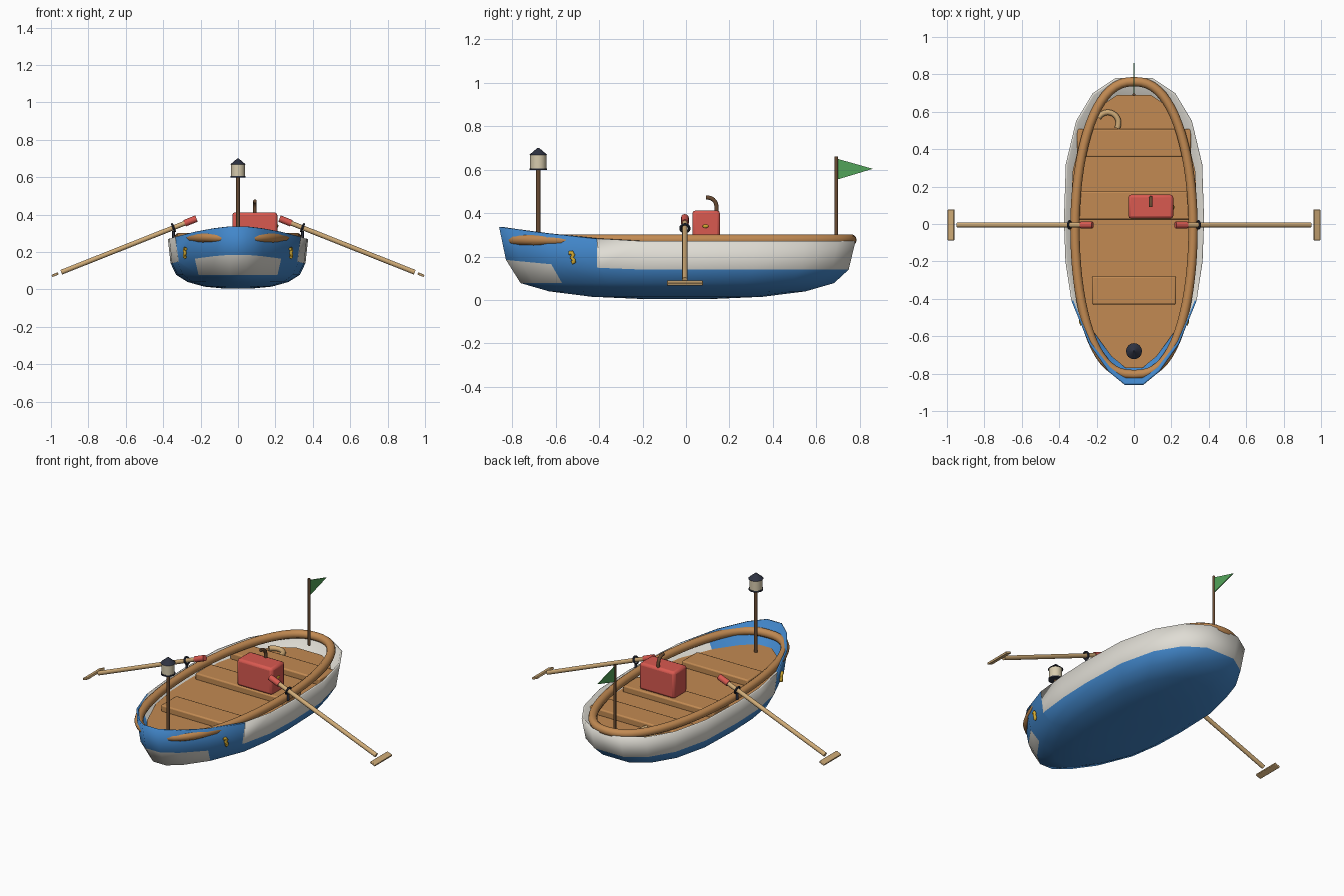
import bpy, bmesh, math
from mathutils import Vector

if "Cube" in bpy.data.objects:
    bpy.data.objects.remove(bpy.data.objects["Cube"])

COLOURS = {
    "blue": (0.054, 0.24, 0.59), "white": (0.74, 0.72, 0.66), "wood": (0.54, 0.255, 0.085),
    "tan": (0.63, 0.41, 0.185), "red": (0.69, 0.10, 0.08), "dark_brown": (0.14, 0.07, 0.032),
    "navy": (0.027, 0.032, 0.053), "cream": (0.68, 0.60, 0.42), "green": (0.085, 0.37, 0.10),
    "gold": (0.65, 0.40, 0.03)}
MAT = {}
for name, c in COLOURS.items():
    MAT[name] = bpy.data.materials.new(name)
    MAT[name].diffuse_color = (*c, 1)


def finish(ob, name, *mats, smooth=40):
    ob.name = name
    for m in mats:
        ob.data.materials.append(MAT[m])
    if smooth and ob.type == 'MESH':
        bpy.ops.object.select_all(action='DESELECT')
        ob.select_set(True)
        bpy.context.view_layer.objects.active = ob
        bpy.ops.object.shade_smooth_by_angle(angle=math.radians(smooth))
    return ob


def from_bm(bm, name, *mats, smooth=40):
    bmesh.ops.recalc_face_normals(bm, faces=bm.faces)
    me = bpy.data.meshes.new(name)
    bm.to_mesh(me)
    bm.free()
    ob = bpy.data.objects.new(name, me)
    bpy.context.collection.objects.link(ob)
    return finish(ob, name, *mats, smooth=smooth)


def box(name, mat, loc, size, bevel=0.005, rot=(0, 0, 0)):
    bpy.ops.mesh.primitive_cube_add(size=1, location=loc, rotation=rot)
    ob = bpy.context.object
    ob.scale = size
    bpy.ops.object.transform_apply(location=False, rotation=False, scale=True)
    mod = ob.modifiers.new("bevel", 'BEVEL')
    mod.width, mod.segments = bevel, 2
    return finish(ob, name, mat)


def rod(name, mat, a, b, r1, r2=None, sides=12):
    a, b = Vector(a), Vector(b)
    bpy.ops.mesh.primitive_cone_add(vertices=sides, radius1=r1, radius2=r1 if r2 is None else r2,
                                    depth=(b - a).length, location=(a + b) / 2)
    ob = bpy.context.object
    ob.rotation_euler = (b - a).to_track_quat('Z', 'Y').to_euler()
    return finish(ob, name, mat)


def tube(name, mat, points, radius, closed=False):
    cu = bpy.data.curves.new(name, 'CURVE')
    cu.dimensions, cu.bevel_depth, cu.bevel_resolution = '3D', radius, 3
    cu.use_fill_caps = True
    sp = cu.splines.new('POLY')
    sp.points.add(len(points) - 1)
    for p, co in zip(sp.points, points):
        p.co = (*co, 1)
    sp.use_cyclic_u, sp.use_smooth = closed, True
    ob = bpy.data.objects.new(name, cu)
    bpy.context.collection.objects.link(ob)
    return finish(ob, name, mat)


def ball(name, mat, loc, size, rot=(0, 0, 0), segments=12):
    bpy.ops.mesh.primitive_uv_sphere_add(segments=segments, ring_count=8, location=loc, rotation=rot)
    bpy.context.object.scale = size
    return finish(bpy.context.object, name, mat)


# Hull outline seen from above: half of it, bow to stern
MID = -0.04
HALF = [(0.05, -0.86), (0.135, -0.79), (0.24, -0.643), (0.335, -0.41), (0.367, -0.2), (0.375, 0.02),
        (0.365, 0.32), (0.31, 0.55), (0.22, 0.70), (0.10, 0.78)]
OUTLINE = HALF + [(-x, y) for x, y in reversed(HALF)]


def ring(bm, sx, sy, z, lift):
    verts = []
    for x, y in OUTLINE:
        t = max(0, (-0.2 - y) / 0.66)
        verts.append(bm.verts.new((x * sx, MID + (y - MID) * sy, z + lift * t ** 1.5)))
    return verts


def cut_bow(bm, faces, y):
    """Split the white faces at y and paint everything forward of it blue."""
    geom = faces + list({e for f in faces for e in f.edges}) + list({v for f in faces for v in f.verts})
    out = bmesh.ops.bisect_plane(bm, geom=geom, plane_co=(0, y, 0), plane_no=(0, 1, 0))
    for f in out["geom"]:
        if isinstance(f, bmesh.types.BMFace) and f.calc_center_median().y < y:
            f.material_index = 0


# Hull: keel rings up to the rim, then down the inside to the floor
bm = bmesh.new()
LEVELS = [(0.2, 0.2, 0.005, 0), (0.48, 0.48, 0.015, 0), (0.72, 0.72, 0.04, 0), (0.88, 0.88, 0.078, 0),
          (0.962, 0.962, 0.14, 0.045), (1, 1, 0.27, 0.065), (0.975, 0.985, 0.272, 0.065), (0.9, 0.89, 0.2, 0)]
rings = [ring(bm, *lv) for lv in LEVELS]
n = len(OUTLINE)
for i in range(len(rings) - 1):
    for j in range(n):
        k = (j + 1) % n
        f = bm.faces.new((rings[i][j], rings[i][k], rings[i + 1][k], rings[i + 1][j]))
        ymax = max(OUTLINE[j][1], OUTLINE[k][1])
        # 1 outer band, 2 low bow patch, 3 inner wall
        f.material_index = 3 if i >= 6 else 1 if i >= 4 else (2 if i == 3 and ymax < -0.6 else 0)
bm.faces.new(rings[0])
bm.faces.new(rings[-1]).material_index = 2
cut_bow(bm, [f for f in bm.faces if f.material_index == 1], -0.41)
cut_bow(bm, [f for f in bm.faces if f.material_index == 3], -0.57)
for f in bm.faces:
    f.material_index = min(f.material_index, 1)
from_bm(bm, "hull", "blue", "white", smooth=179)

# Floor
bm = bmesh.new()
low, top = ring(bm, 0.9, 0.89, 0.198, 0), ring(bm, 0.9, 0.89, 0.214, 0)
for j in range(n):
    k = (j + 1) % n
    bm.faces.new((low[j], low[k], top[k], top[j]))
bm.faces.new(low)
bm.faces.new(top)
from_bm(bm, "floor", "wood")

# Gunwale rail
rail = []
for i in range(72):
    a = 2 * math.pi * i / 72
    c, s = math.cos(a), math.sin(a)
    rail.append((math.copysign(abs(c) ** (0.78 if s < 0 else 0.85), c) * 0.316, -0.022 + 0.783 * s, 0.277))
tube("gunwale_rail", "wood", rail, 0.025, closed=True)

# Benches
for name, y, half in (("front_bench", -0.355, 0.225), ("middle_bench", 0.10, 0.31), ("rear_bench", 0.432, 0.305)):
    box(name, "wood", (0, y, 0.23), (half * 2, 0.15, 0.044), 0.008)

# Engine with exhaust and side cap
box("engine", "red", (0.09, 0.093, 0.33), (0.24, 0.128, 0.165), 0.015)
arc = [(0.09, 0.098 + 0.042 * math.cos(a), 0.432 + 0.04 * math.sin(a))
       for a in [math.pi / 2 * i / 6 * 1.1 for i in range(7)]]
tube("exhaust", "dark_brown", [(0.09, 0.14, 0.405)] + arc, 0.010)
ball("engine_cap", "gold", (0.211, 0.09, 0.34), (0.005, 0.014, 0.008))

# Rope coil, an open hoop beside the rear bench
hoop = [math.radians(150 - 15 * i) for i in range(13)]
tube("rope_coil", "tan", [(-0.14 + 0.057 * math.cos(a), 0.54 + 0.057 * math.sin(a), 0.226) for a in hoop], 0.015)

# Lantern on its post
rod("lantern_post", "dark_brown", (0, -0.68, 0.21), (0, -0.68, 0.6), 0.01)
rod("lantern_base", "navy", (0, -0.68, 0.598), (0, -0.68, 0.606), 0.041, sides=16)
rod("lantern_body", "cream", (0, -0.68, 0.606), (0, -0.68, 0.672), 0.037, sides=16)
rod("lantern_roof", "navy", (0, -0.68, 0.667), (0, -0.68, 0.70), 0.043, 0.004, sides=16)

# Flag on its pole
rod("flag_pole", "dark_brown", (0, 0.692, 0.25), (0, 0.692, 0.66), 0.008)
bm = bmesh.new()
tri = [[bm.verts.new((x, y, z)) for y, z in ((0.697, 0.65), (0.697, 0.555), (0.86, 0.604))]
       for x in (-0.002, 0.002)]
bm.faces.new(tri[0])
bm.faces.new(tri[1])
for i in range(3):
    j = (i + 1) % 3
    bm.faces.new((tri[0][i], tri[0][j], tri[1][j], tri[1][i]))
from_bm(bm, "flag", "green", smooth=0)


def oar_point(s, x):
    return (s * x, -0.005, 0.09 + (0.95 - x) * 0.397)


# Oars, oarlocks and bow fittings on both sides
for s, side in ((1, "right"), (-1, "left")):
    tilt = math.atan(0.397)
    rod(side + "_oar_shaft", "tan", oar_point(s, 0.27), oar_point(s, 0.945), 0.013)
    rod(side + "_oar_grip", "red", oar_point(s, 0.222), oar_point(s, 0.285), 0.018)
    box(side + "_oar_blade", "tan", oar_point(s, 0.978), (0.036, 0.165, 0.013), 0.003, (0, s * tilt, 0))
    lock = oar_point(s, 0.345)
    bpy.ops.mesh.primitive_torus_add(location=lock, rotation=(0, math.pi / 2 + s * tilt, 0), major_radius=0.02,
                                     minor_radius=0.006, major_segments=16, minor_segments=8)
    finish(bpy.context.object, side + "_oarlock", "navy")
    rod(side + "_oarlock_pin", "navy", (lock[0], lock[1], 0.27), (lock[0], lock[1], 0.312), 0.007)
    # Cleat lying along the bow plank
    ball(side + "_bow_cleat", "wood", (s * 0.187, -0.702, 0.27), (0.08, 0.016, 0.018),
         (0, 0, s * math.atan2(0.147, 0.1)), 8)
    # Gilded curl
    curl = [(-0.016, 0.216), (-0.004, 0.219), (0.003, 0.208), (-0.004, 0.196),
            (0.005, 0.185), (0.007, 0.176), (-0.002, 0.172)]
    tube(side + "_bow_curl", "gold",
         [(s * (0.285 + 0.43 * d + (z - 0.2) * 0.06), -0.522 + d, z) for d, z in curl], 0.009)

for m in bpy.data.materials:
    if m.users and not m.is_grease_pencil:
        m.use_nodes = True
        m.node_tree.nodes["Principled BSDF"].inputs["Base Color"].default_value = m.diffuse_color
